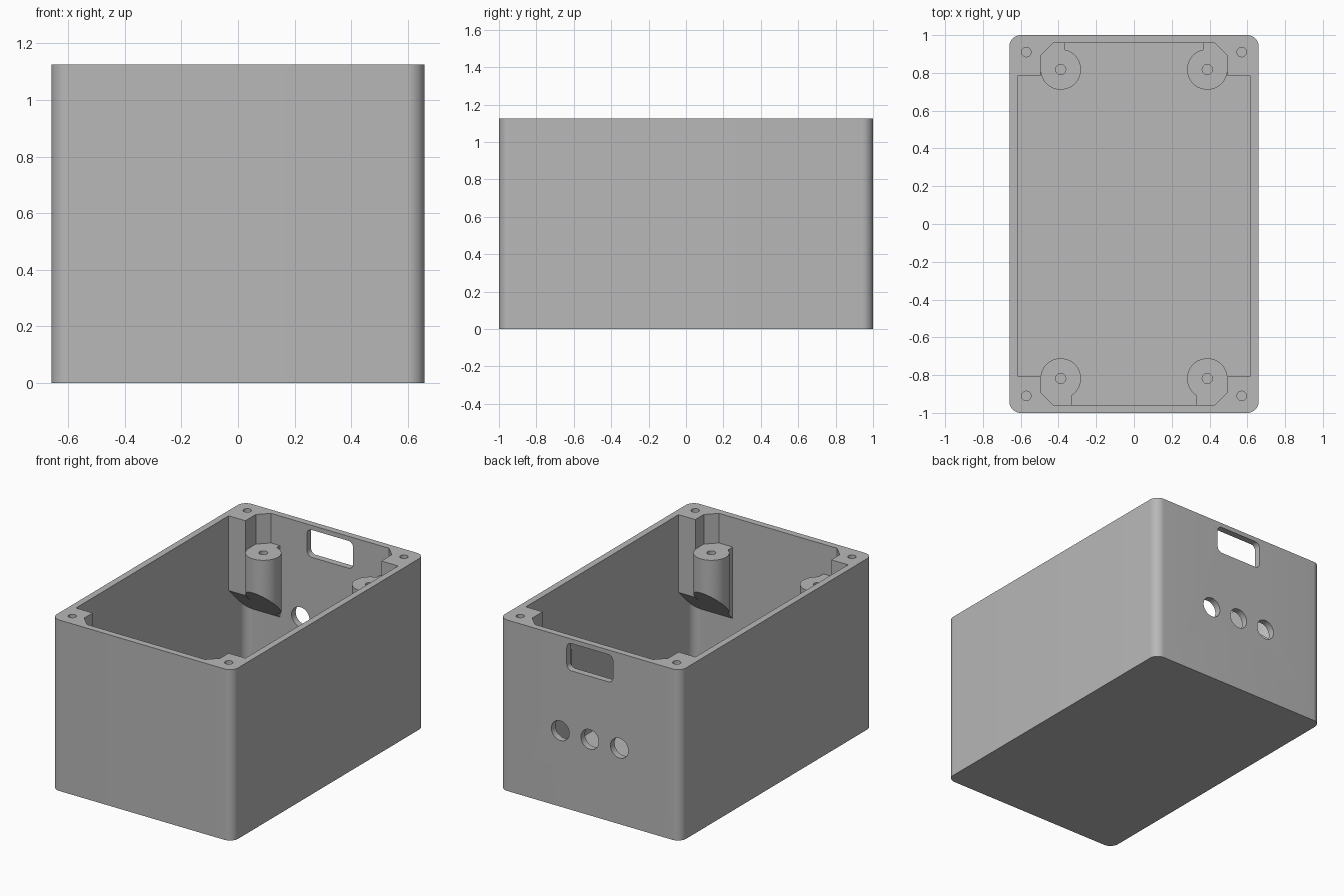
import bpy, bmesh
from math import cos, sin, pi
from mathutils import Vector

cube = bpy.data.objects.get("Cube")
if cube:
    bpy.data.objects.remove(cube, do_unlink=True)

grey = bpy.data.materials.new("light grey plastic")
grey.use_nodes = True
colour = (0.48, 0.48, 0.48, 1)
grey.diffuse_color = colour
grey.node_tree.nodes["Principled BSDF"].inputs["Base Color"].default_value = colour

HX, HY, H = 0.66, 1.0, 1.125      # outer half sizes and height
IX, IY = 0.617, 0.957             # inner half sizes
FLOOR = 0.043
POST_TOP = 0.93


def circle(cx, cy, r, n=48):
    return [(cx + r * cos(2 * pi * i / n), cy + r * sin(2 * pi * i / n)) for i in range(n)]


def rounded_rect(hx, hy, r, cy=0, steps=12):
    pts = []
    for q, (sx, sy) in enumerate([(1, 1), (-1, 1), (-1, -1), (1, -1)]):
        for i in range(steps + 1):
            a = (q + i / steps) * pi / 2
            pts.append((sx * (hx - r) + r * cos(a), cy + sy * (hy - r) + r * sin(a)))
    return pts


def prism(name, pts, lo, hi, along_y=False, slope=None):
    """Extrude an outline along z (or y); optionally trim it below a sloped plane."""
    bm = bmesh.new()
    place = (lambda a, b, t: (a, t, b)) if along_y else (lambda a, b, t: (a, b, t))
    face = bm.faces.new([bm.verts.new(place(a, b, lo)) for a, b in pts])
    ext = bmesh.ops.extrude_face_region(bm, geom=[face])
    shift = Vector(place(0, 0, hi - lo))
    bmesh.ops.translate(bm, vec=shift, verts=[v for v in ext["geom"] if isinstance(v, bmesh.types.BMVert)])
    if slope:
        co, no = slope
        geom = bm.verts[:] + bm.edges[:] + bm.faces[:]
        cut = bmesh.ops.bisect_plane(bm, geom=geom, plane_co=co, plane_no=no, clear_inner=True)
        edges = [e for e in cut["geom_cut"] if isinstance(e, bmesh.types.BMEdge)]
        bmesh.ops.contextual_create(bm, geom=edges)
    bmesh.ops.recalc_face_normals(bm, faces=bm.faces[:])
    mesh = bpy.data.meshes.new(name)
    bm.to_mesh(mesh)
    bm.free()
    mesh.materials.append(grey)
    obj = bpy.data.objects.new(name, mesh)
    bpy.context.collection.objects.link(obj)
    return obj


def combine(target, tool, operation):
    mod = target.modifiers.new(operation.lower(), 'BOOLEAN')
    mod.operation, mod.object, mod.solver = operation, tool, 'EXACT'
    bpy.context.view_layer.objects.active = target
    bpy.ops.object.modifier_apply(modifier=mod.name)
    bpy.data.objects.remove(tool, do_unlink=True)


# Open box shell
box = prism("enclosure_box", rounded_rect(HX, HY, 0.06), 0, H)
combine(box, prism("cavity", rounded_rect(IX, IY, 0.06), FLOOR, H + 0.2), 'DIFFERENCE')

# Corner screw blocks and mounting posts, with undersides sloping back to the end walls
for sy, block_y, gusset_x in [(1, 0.784, 0.365), (-1, 0.804, 0.33)]:
    plane = (Vector((0, sy * IY, 0.46)), Vector((0, sy, 1)).normalized())
    for sx in (1, -1):
        def flip(pts):
            return [(sx * x, sy * y) for x, y in pts]
        post = flip(circle(0.388, 0.818, 0.107))
        gusset = flip([(gusset_x, 0.83), (0.56, 0.83), (0.56, 0.975), (gusset_x, 0.975)])
        block = flip([(0.635, block_y), (0.495, block_y), (0.495, 0.892),
                      (0.43, IY), (0.43, 0.975), (0.635, 0.975)])
        for name, outline, top in [("mounting_post", post, POST_TOP),
                                   ("post_gusset", gusset, POST_TOP),
                                   ("screw_block", block, H)]:
            combine(box, prism(name, outline, 0.2, top, slope=plane), 'UNION')

# Screw holes in the rim and the posts
for sx in (1, -1):
    for sy in (1, -1):
        for x, y, r, top in [(0.57, 0.91, 0.025, H), (0.388, 0.818, 0.027, POST_TOP)]:
            hole = circle(sx * x, sy * y, r, 24)
            combine(box, prism("screw_hole", hole, top - 0.22, top + 0.02), 'DIFFERENCE')

# Rounded slot and three round holes through the back wall
slot = rounded_rect(0.168, 0.09, 0.035, cy=1.005)
combine(box, prism("slot", slot, 0.9, 1.1, along_y=True), 'DIFFERENCE')
for x in (-0.215, 0, 0.215):
    combine(box, prism("cable_hole", circle(x, 0.5, 0.065), 0.9, 1.1, along_y=True), 'DIFFERENCE')

# Smooth the rounded surfaces, keep the edges sharp
bpy.ops.object.select_all(action='DESELECT')
box.select_set(True)
bpy.context.view_layer.objects.active = box
bpy.ops.object.shade_smooth_by_angle(angle=pi / 6)
